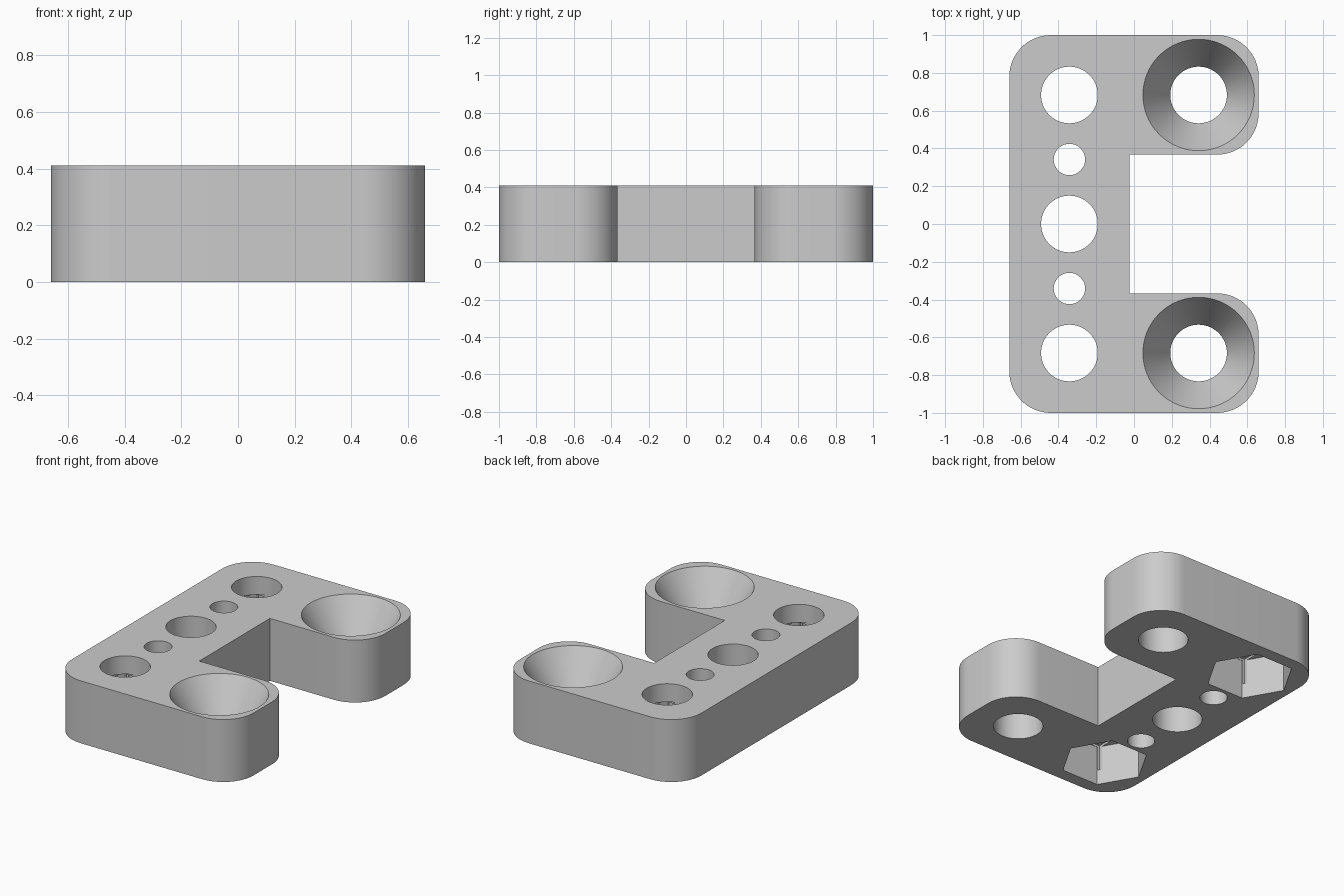
import bpy, bmesh
from math import pi, sin, cos, radians

if "Cube" in bpy.data.objects:
    bpy.data.objects.remove(bpy.data.objects["Cube"], do_unlink=True)

HEIGHT = 0.41
BORE = 0.15            # radius of the large holes
ROW_X, ARM_X = -0.342, 0.342
PITCH = 0.683          # spacing of the large holes

grey = bpy.data.materials.new("plain_grey")
grey.use_nodes = True
colour = (0.6, 0.6, 0.6, 1)
grey.diffuse_color = colour
grey.node_tree.nodes["Principled BSDF"].inputs["Base Color"].default_value = colour


def ring(x, y, r, n, start=0.0, sweep=2 * pi, closed=True):
    """Points on a circle or arc, counter-clockwise."""
    steps = n if closed else n - 1
    return [(x + r * cos(start + sweep * i / steps),
             y + r * sin(start + sweep * i / steps)) for i in range(n)]


def loft(name, sections):
    """Solid through a stack of (outline, z) sections."""
    bm = bmesh.new()
    loops = [[bm.verts.new((x, y, z)) for x, y in pts] for pts, z in sections]
    n = len(loops[0])
    for a, b in zip(loops, loops[1:]):
        for i in range(n):
            j = (i + 1) % n
            bm.faces.new((a[i], a[j], b[j], b[i]))
    bm.faces.new(loops[0][::-1])
    bm.faces.new(loops[-1])
    bmesh.ops.recalc_face_normals(bm, faces=bm.faces)
    mesh = bpy.data.meshes.new(name)
    bm.to_mesh(mesh)
    bm.free()
    ob = bpy.data.objects.new(name, mesh)
    bpy.context.collection.objects.link(ob)
    return ob


def box(x, y, hx, hy):
    return [(x - hx, y - hy), (x + hx, y - hy), (x + hx, y + hy), (x - hx, y + hy)]


# C-shaped bracket: rounded outer corners, sharp inner notch corners
R, W, NOTCH_X, NOTCH_Y = 0.22, 0.66, -0.025, 0.367


def corner(x, y, start):
    return ring(x, y, R, 17, radians(start), pi / 2, closed=False)


outline = (corner(-W + R, -1 + R, 180) + corner(W - R, -1 + R, 270)
           + corner(W - R, -NOTCH_Y - R, 0)
           + [(NOTCH_X, -NOTCH_Y), (NOTCH_X, NOTCH_Y)]
           + corner(W - R, NOTCH_Y + R, 270) + corner(W - R, 1 - R, 0)
           + corner(-W + R, 1 - R, 90))
body = loft("bracket_body", [(outline, 0), (outline, HEIGHT)])
body.data.materials.append(grey)

cutters = []


def cut(name, sections):
    cutters.append(loft(name, sections))


# Row of through holes, large and small alternating
for i in range(-2, 3):
    hole = ring(ROW_X, i * PITCH / 2, 0.083 if i % 2 else BORE, 64)
    cut("through_hole", [(hole, -0.1), (hole, HEIGHT + 0.1)])

for side in (-1, 1):
    y = side * PITCH
    # Hexagonal nut pocket underneath, with stepped bridge recesses above it
    nut = ring(ROW_X, y, 0.268, 6)
    cut("nut_pocket", [(nut, -0.1), (nut, 0.26)])
    for hy, top in ((0.23, 0.275), (BORE, 0.29)):
        step = box(ROW_X, y, BORE, hy)
        cut("bridge_step", [(step, 0.1), (step, top)])
    # Countersunk screw hole in each arm
    bore, rim = ring(ARM_X, y, BORE, 64), ring(ARM_X, y, 0.295, 64)
    cut("countersink", [(bore, -0.1), (bore, HEIGHT - 0.24),
                        (rim, HEIGHT), (rim, HEIGHT + 0.1)])

# Carve all the holes and bake the result
for c in cutters:
    c.hide_render = True
    mod = body.modifiers.new(c.name, "BOOLEAN")
    mod.operation = "DIFFERENCE"
    mod.solver = "EXACT"
    mod.object = c
bpy.context.view_layer.update()
graph = bpy.context.evaluated_depsgraph_get()
carved = bpy.data.meshes.new_from_object(body.evaluated_get(graph))
body.modifiers.clear()
body.data = carved
carved.materials.clear()
carved.materials.append(grey)
for p in carved.polygons:
    p.material_index = 0
for c in cutters:
    bpy.data.objects.remove(c, do_unlink=True)

# Smooth the round walls, keep the rims sharp
for ob in bpy.context.selected_objects:
    ob.select_set(False)
body.select_set(True)
bpy.context.view_layer.objects.active = body
bpy.ops.object.shade_smooth_by_angle(angle=radians(25))
